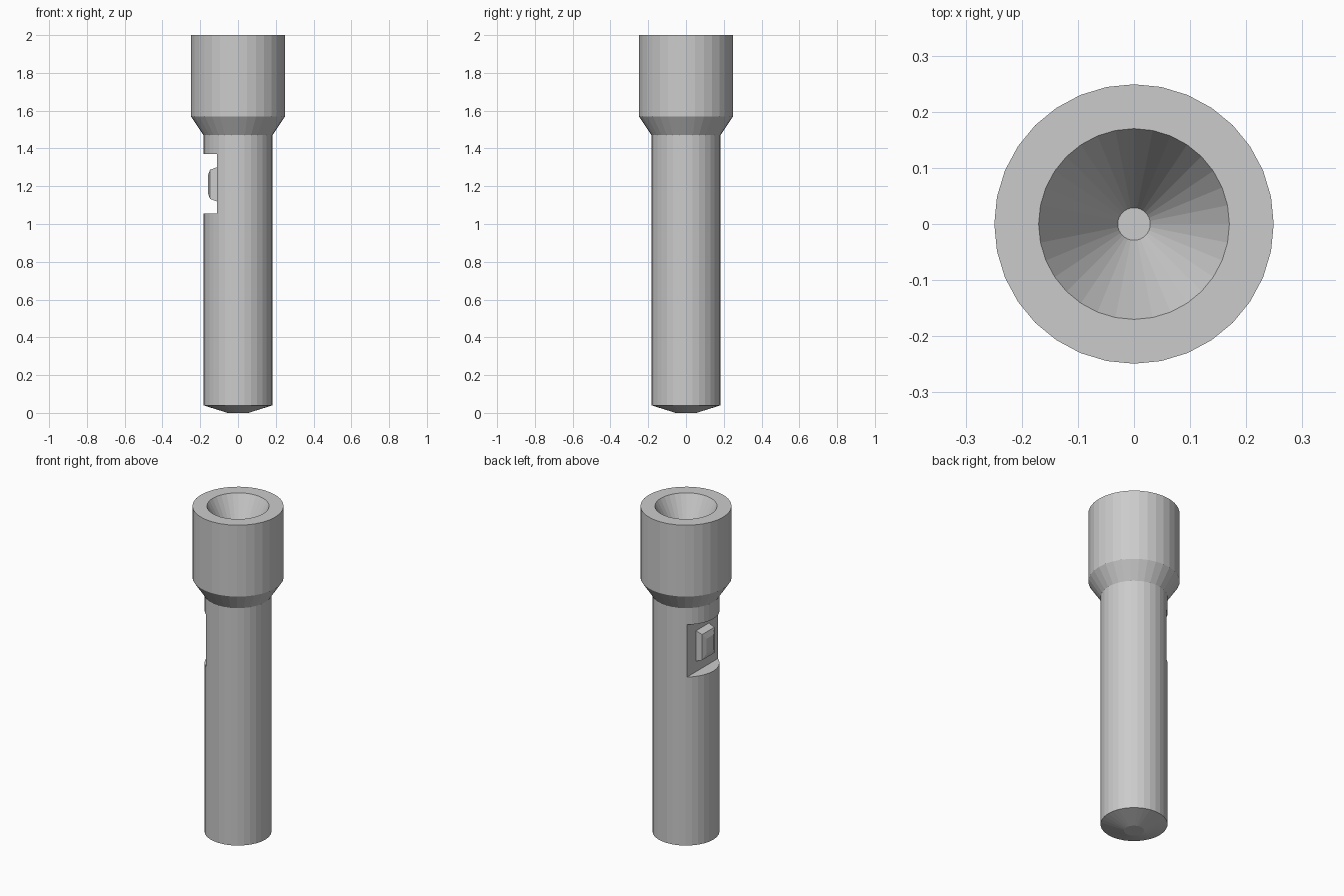
import bpy
import bmesh
from math import cos, sin, pi

cube = bpy.data.objects.get("Cube")
if cube:
    bpy.data.objects.remove(cube, do_unlink=True)

SIDES = 32

grey = bpy.data.materials.new("plain grey")
grey.use_nodes = True
grey.diffuse_color = (0.6, 0.6, 0.6, 1)
grey.node_tree.nodes["Principled BSDF"].inputs["Base Color"].default_value = (0.6, 0.6, 0.6, 1)


def loft(name, rings):
    """Skin a list of equal-sized point rings and cap both ends."""
    bm = bmesh.new()
    loops = [[bm.verts.new(p) for p in ring] for ring in rings]
    for a, b in zip(loops, loops[1:]):
        for i in range(len(a)):
            j = (i + 1) % len(a)
            bm.faces.new((a[i], a[j], b[j], b[i]))
    bm.faces.new(loops[0][::-1])
    bm.faces.new(loops[-1])
    bmesh.ops.recalc_face_normals(bm, faces=bm.faces)
    mesh = bpy.data.meshes.new(name)
    bm.to_mesh(mesh)
    bm.free()
    mesh.materials.append(grey)
    obj = bpy.data.objects.new(name, mesh)
    bpy.context.collection.objects.link(obj)
    return obj


def circle(r, z):
    return [(r * cos(2 * pi * i / SIDES), r * sin(2 * pi * i / SIDES), z)
            for i in range(SIDES)]


def rectangle(x, half_y, z0, z1):
    return [(x, -half_y, z0), (x, half_y, z0), (x, half_y, z1), (x, -half_y, z1)]


# Torch body: tail cone, handle, flared head, rim and hollow reflector
profile = [(0.055, 0), (0.183, 0.04), (0.183, 1.47), (0.249, 1.57),
           (0.249, 2.0), (0.17, 2.0), (0.029, 1.74)]
body = loft("torch_body", [circle(r, z) for r, z in profile])

# Flat recess cut into the side of the handle
cutter = loft("recess_cutter", [rectangle(x, 0.3, 1.055, 1.37) for x in (-0.11, -0.3)])
cutter.hide_render = True
cut = body.modifiers.new("recess", 'BOOLEAN')
cut.operation = 'DIFFERENCE'
cut.solver = 'EXACT'
cut.object = cutter
bpy.context.view_layer.objects.active = body
bpy.ops.object.modifier_apply(modifier=cut.name)
bpy.data.objects.remove(cutter, do_unlink=True)

# Bevelled push switch sitting in the recess
steps = [(-0.105, 0.062, 0.093), (-0.148, 0.058, 0.077), (-0.16, 0.032, 0.045)]
loft("switch", [rectangle(x, w, 1.21 - h, 1.21 + h) for x, w, h in steps])
